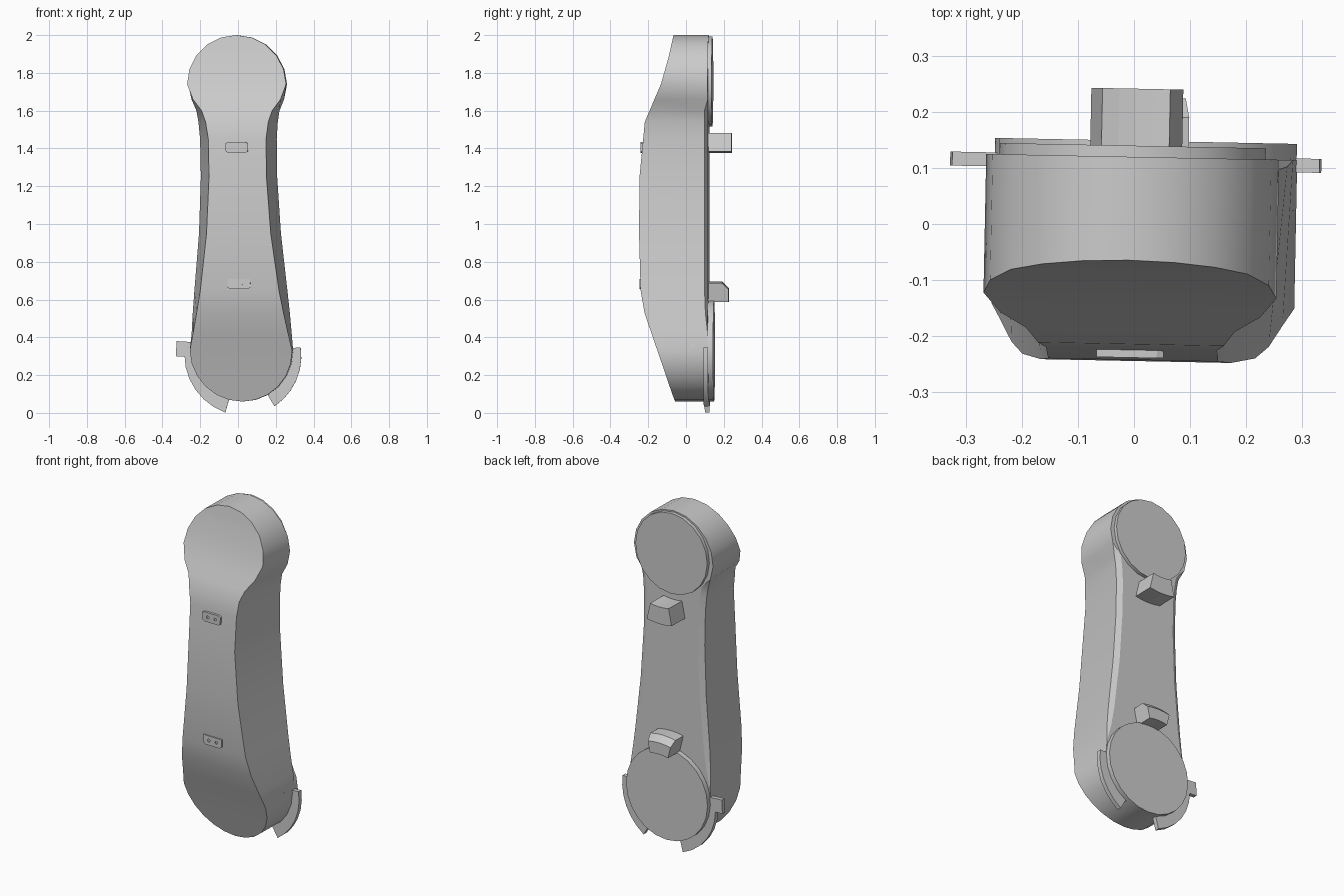
import bpy, bmesh
from math import sin, cos, radians, pi
from mathutils import Vector, Matrix

if "Cube" in bpy.data.objects:
    bpy.data.objects.remove(bpy.data.objects["Cube"])

TURN = Matrix.Rotation(-0.02, 3, 'Z')


def finish(name, bm):
    # The whole model leans and turns very slightly
    bmesh.ops.remove_doubles(bm, verts=bm.verts, dist=0.0005)
    bmesh.ops.recalc_face_normals(bm, faces=bm.faces)
    for v in bm.verts:
        v.co.x += 0.024 - 0.0165 * v.co.z
        v.co = TURN @ v.co
    me = bpy.data.meshes.new(name)
    bm.to_mesh(me)
    bm.free()
    ob = bpy.data.objects.new(name, me)
    bpy.context.collection.objects.link(ob)
    return ob


def loft(name, rings):
    # Skin closed rings and cap both ends
    bm = bmesh.new()
    rows = [[bm.verts.new(p) for p in ring] for ring in rings]
    for a, b in zip(rows, rows[1:]):
        for i in range(len(a)):
            j = (i + 1) % len(a)
            bm.faces.new((a[i], a[j], b[j], b[i]))
    if len(set(rings[0])) == len(rings[0]):
        bm.faces.new(rows[0])
        bm.faces.new(rows[-1])
    return finish(name, bm)


def prism(name, outline, y0, y1):
    return loft(name, [[(x, y, z) for x, z in outline] for y in (y0, y1)])


def circle(cx, cz, r, n):
    return [(cx + r * cos(2 * pi * i / n), cz + r * sin(2 * pi * i / n)) for i in range(n)]


def arc_part(name, cz, prof0, prof1, a0, a1, n):
    # Sweep a (radius, y) profile about a y axis, blending prof0 to prof1
    rings = []
    for i in range(n + 1):
        t = i / n
        a = radians(a0 + (a1 - a0) * t)
        ring = []
        for (r0, y), (r1, _) in zip(prof0, prof1):
            r = r0 + (r1 - r0) * t
            ring.append((r * cos(a), y, cz + r * sin(a)))
        rings.append(ring)
    return loft(name, rings)


# Side profile of the front face
PROFILE = [(0.05, -0.053), (0.27, -0.125), (0.53, -0.215), (0.65, -0.236), (0.95, -0.245),
           (1.25, -0.243), (1.54, -0.215), (1.74, -0.128), (1.88, -0.088), (2.01, -0.063)]


def front_y(z):
    for (z0, y0), (z1, y1) in zip(PROFILE, PROFILE[1:]):
        if z0 <= z <= z1:
            return y0 + (y1 - y0) * (z - z0) / (z1 - z0)


# Body rows: z, front half width, back half width, back chamfer
rows = []
for i in range(6):
    a = radians(18 * i)
    rows.append((1.74 + 0.26 * sin(a), 0.262 * cos(a), 0.262 * cos(a), 0))
rows += [(1.66, 0.232, 0.245, 0), (1.60, 0.187, 0.22, 0.03), (1.54, 0.166, 0.21, 0.03),
         (1.45, 0.153, 0.203, 0.03), (1.25, 0.152, 0.202, 0.03), (0.95, 0.17, 0.217, 0.03),
         (0.65, 0.208, 0.246, 0.028), (0.53, 0.23, 0.257, 0.02), (0.42, 0.252, 0.265, 0)]
for i in range(7):
    a = radians(15 * i)
    rows.append((0.33 - 0.27 * sin(a), 0.271 * cos(a), 0.271 * cos(a), 0))
rows.sort()
rings = []
for z, f, b, c in rows:
    half = [(b - c, 0.12), (b, 0.12 - 0.6 * c), (f, front_y(z))]
    rings.append([(x, y, z) for x, y in half] + [(-x, y, z) for x, y in reversed(half)])
body = loft("handle_body", rings)

# Raised round pads on the back
upper_pad = prism("upper_back_pad", circle(0, 1.754, 0.238, 20), 0.05, 0.14)
lower_pad = prism("lower_back_pad", circle(0, 0.33, 0.27, 24), 0.03, 0.149)

# Back pegs, curved around the pads
box = [(0.28, 0.1), (0.38, 0.1), (0.38, 0.242), (0.28, 0.242)]
arc_part("upper_peg", 1.755, box, box, 257.5, 282.5, 4)
cham = [(0.265, 0.1), (0.366, 0.1), (0.366, 0.192), (0.333, 0.226), (0.265, 0.226)]
arc_part("lower_peg", 0.33, cham, cham, 77, 103, 4)


# Guard bands around the lower end
def band(r):
    return [(0.262, 0.098), (r, 0.098), (r, 0.123), (0.262, 0.123)]


guards = [arc_part("left_guard_band", 0.325, band(0.305), band(0.337), 184, 254, 6),
          arc_part("right_guard_band", 0.325, band(0.335), band(0.312), 300, 364, 6)]
prism("left_guard_tab", [(-0.35, 0.30), (-0.265, 0.295), (-0.265, 0.375), (-0.345, 0.38)], 0.098, 0.123)


# Small front plates with two screw holes each
def plate(name, cz, y, flip):
    half = [(0.06, 0.027), (0.06, -0.018), (0.045, -0.028)]
    if not flip:
        half = [(0.048, 0.028), (0.06, 0.022), (0.058, -0.022), (0.045, -0.028)]
    out = half + [(-x, z) for x, z in reversed(half)]
    ob = prism(name, [(x - 0.003, z + cz) for x, z in out], y, y + 0.04)
    for k, side in enumerate((-1, 1)):
        cut = prism(f"{name}_hole_cutter_{k}", circle(side * 0.025 - 0.003, cz, 0.009, 10), y - 0.02, y + 0.006)
        cut.hide_render = True
        cut.hide_set(True)
        m = ob.modifiers.new("hole", 'BOOLEAN')
        m.operation = 'DIFFERENCE'
        m.object = cut


plate("upper_front_plate", 1.405, -0.239, False)
plate("lower_front_plate", 0.683, -0.2445, True)

# Smooth the curved parts, keeping their edges sharp
for ob in [body, upper_pad, lower_pad] + guards:
    bpy.ops.object.select_all(action='DESELECT')
    ob.select_set(True)
    bpy.context.view_layer.objects.active = ob
    bpy.ops.object.shade_smooth_by_angle(angle=radians(30))
